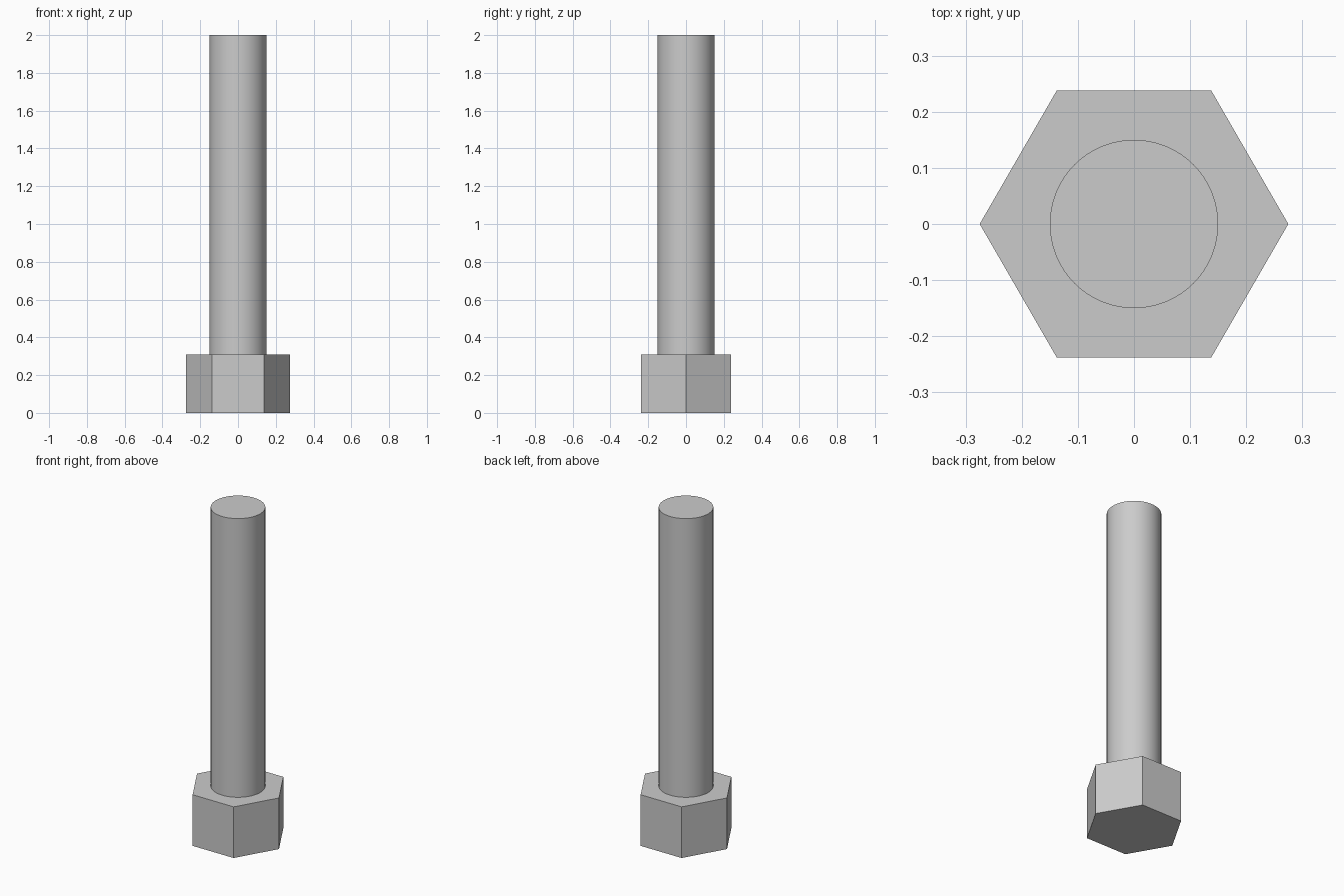
import bpy
import bmesh
from math import cos, sin, tau

cube = bpy.data.objects.get("Cube")
if cube:
    bpy.data.objects.remove(cube, do_unlink=True)

# One plain steel grey
steel = bpy.data.materials.new("steel_grey")
steel.use_nodes = True
grey = (0.6, 0.6, 0.6, 1)
steel.diffuse_color = grey
steel.node_tree.nodes["Principled BSDF"].inputs["Base Color"].default_value = grey


def prism(name, sides, radius, bottom, top):
    """Upright prism with its first corner on +x."""
    bm = bmesh.new()
    ring = [bm.verts.new((radius * cos(tau * i / sides),
                          radius * sin(tau * i / sides), bottom))
            for i in range(sides)]
    base = bm.faces.new(ring)
    extruded = bmesh.ops.extrude_face_region(bm, geom=[base], use_keep_orig=True)
    raised = [v for v in extruded["geom"] if isinstance(v, bmesh.types.BMVert)]
    bmesh.ops.translate(bm, verts=raised, vec=(0, 0, top - bottom))
    bmesh.ops.recalc_face_normals(bm, faces=bm.faces)
    mesh = bpy.data.meshes.new(name)
    bm.to_mesh(mesh)
    bm.free()
    mesh.materials.append(steel)
    obj = bpy.data.objects.new(name, mesh)
    bpy.context.collection.objects.link(obj)
    return obj


HEAD_HEIGHT = 0.31

# Hexagonal head, flat sides facing front and back
prism("bolt_head", 6, 0.275, 0, HEAD_HEIGHT)

# Smooth round shank standing on the head
shank = prism("bolt_shank", 96, 0.15, HEAD_HEIGHT, 2)
bpy.ops.object.select_all(action="DESELECT")
shank.select_set(True)
bpy.context.view_layer.objects.active = shank
bpy.ops.object.shade_smooth_by_angle()
